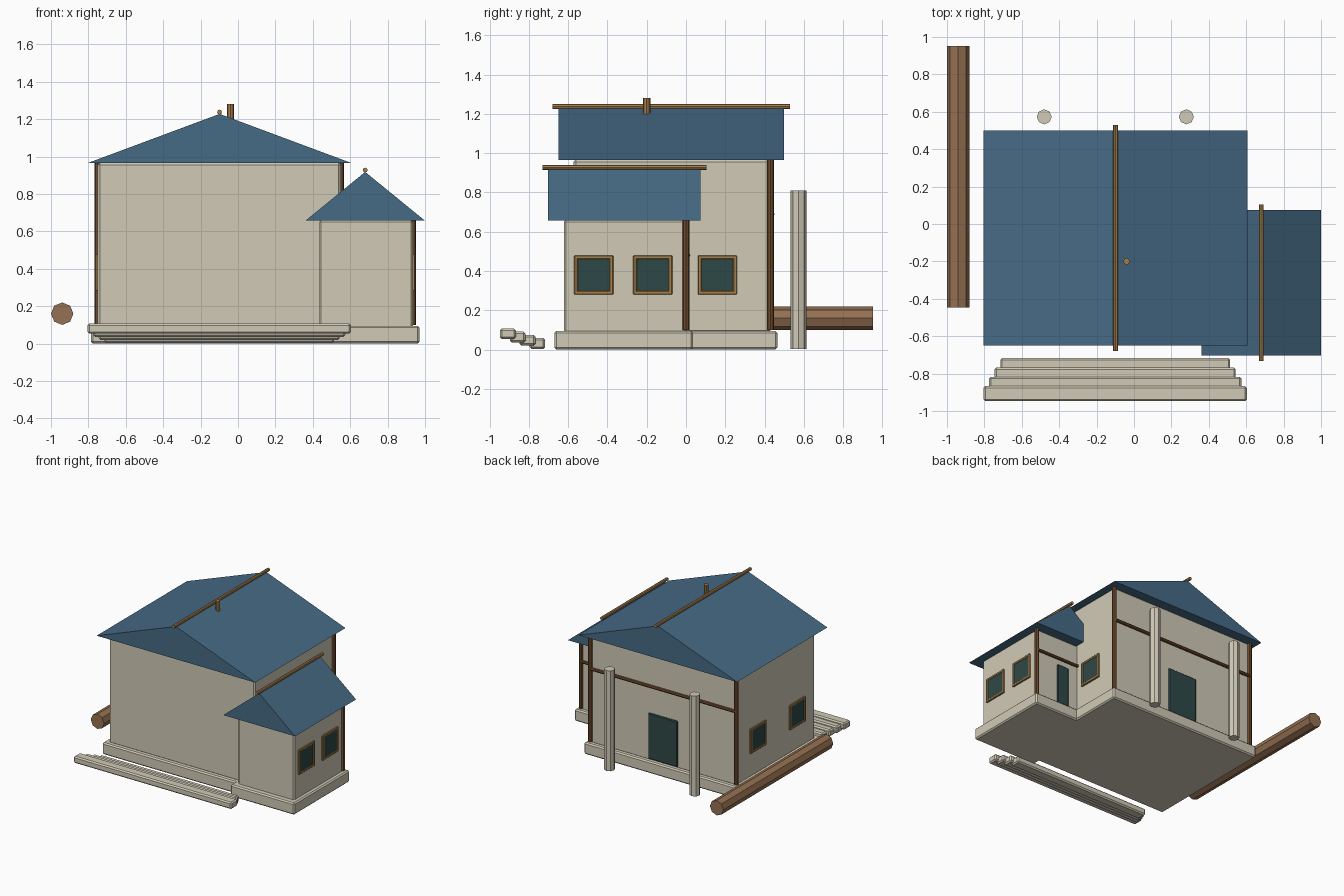
import bpy
from math import pi

cube = bpy.data.objects.get("Cube")
if cube:
    bpy.data.objects.remove(cube, do_unlink=True)


def material(name, rgb):
    m = bpy.data.materials.new(name)
    m.use_nodes = True
    m.diffuse_color = (*rgb, 1)
    m.node_tree.nodes["Principled BSDF"].inputs["Base Color"].default_value = (*rgb, 1)
    return m


PLASTER = material("cream plaster", (0.63, 0.59, 0.47))
ROOF = material("blue roof", (0.062, 0.145, 0.235))
LOG = material("log brown", (0.30, 0.165, 0.085))
POST = material("dark brown wood", (0.16, 0.07, 0.026))
TRIM = material("tan wood", (0.38, 0.21, 0.07))
GLASS = material("dark green", (0.027, 0.065, 0.062))


def mesh_object(name, verts, faces, mat):
    me = bpy.data.meshes.new(name)
    me.from_pydata(verts, [], faces)
    me.materials.append(mat)
    ob = bpy.data.objects.new(name, me)
    bpy.context.collection.objects.link(ob)
    return ob


def box(name, x, y, z, mat, bevel=0.0):
    """Box from (min, max) ranges, with an optional small bevel."""
    verts = [(a, b, c) for a in x for b in y for c in z]
    faces = [(0, 1, 3, 2), (4, 6, 7, 5), (0, 4, 5, 1),
             (2, 3, 7, 6), (0, 2, 6, 4), (1, 5, 7, 3)]
    ob = mesh_object(name, verts, faces, mat)
    if bevel:
        mod = ob.modifiers.new("Bevel", "BEVEL")
        mod.width = bevel
        mod.segments = 1
    return ob


def rod(name, centre, radius, length, axis, mat, sides=8):
    """Faceted cylinder along the x, y or z axis."""
    turn = {"x": (0, pi / 2, 0), "y": (pi / 2, 0, 0), "z": (0, 0, 0)}[axis]
    bpy.ops.mesh.primitive_cylinder_add(vertices=sides, radius=radius, depth=length,
                                        location=centre, rotation=turn)
    ob = bpy.context.object
    ob.name = name
    ob.data.materials.append(mat)
    return ob


def gable_roof(name, x, y, eave, ridge):
    """Closed triangular prism with its ridge along y."""
    mid = (x[0] + x[1]) / 2
    verts = [p for b in y for p in ((x[0], b, eave), (x[1], b, eave), (mid, b, ridge))]
    faces = [(0, 1, 2), (3, 5, 4), (0, 3, 4, 1), (1, 4, 5, 2), (0, 2, 5, 3)]
    mesh_object(name, verts, faces, ROOF)
    rod(name + "_ridge_pole", (mid, (y[0] + y[1]) / 2, ridge + 0.01),
        0.013, y[1] - y[0] + 0.06, "y", TRIM)


def window(name, wall_x, y, side):
    """Framed window on a wall facing +x (side 1) or -x (side -1)."""
    z = 0.38
    out = sorted((wall_x - side * 0.02, wall_x + side * 0.012))
    box(name + "_glass", sorted((wall_x - side * 0.01, wall_x + side * 0.008)),
        (y - 0.082, y + 0.082), (z - 0.082, z + 0.082), GLASS)
    for s in (-1, 1):
        edge = sorted((s * 0.1, s * 0.08))
        box(name + "_frame_upright", out, [y + e for e in edge],
            (z - 0.1, z + 0.1), TRIM, 0.004)
        box(name + "_frame_rail", out, (y - 0.1, y + 0.1),
            [z + e for e in edge], TRIM, 0.004)


# Foundations and walls
box("main_foundation", (-0.785, 0.585), (-0.61, 0.465), (0, 0.095), PLASTER, 0.01)
box("wing_foundation", (0.40, 0.97), (-0.67, 0.036), (0, 0.095), PLASTER, 0.01)
box("main_walls", (-0.75, 0.55), (-0.573, 0.43), (0.085, 0.968), PLASTER, 0.012)
box("wing_walls", (0.435, 0.935), (-0.622, 0.0), (0.085, 0.66), PLASTER, 0.01)

# Roofs and chimney
gable_roof("main_roof", (-0.805, 0.608), (-0.65, 0.5), 0.965, 1.228)
gable_roof("wing_roof", (0.36, 1.0), (-0.702, 0.075), 0.657, 0.918)
rod("chimney", (-0.04, -0.2, 1.24), 0.018, 0.08, "z", TRIM)

# Corner posts and rear beams
for px in (-0.75, 0.55):
    rod("main_corner_post", (px, 0.43, 0.532), 0.017, 0.865, "z", POST)
rod("wing_corner_post", (0.935, 0, 0.38), 0.017, 0.56, "z", POST)
rod("main_rear_beam", (-0.1, 0.438, 0.688), 0.013, 1.3, "x", POST)
rod("wing_rear_beam", (0.74, 0.01, 0.48), 0.012, 0.39, "x", POST)

# Windows and rear doors
for wy in (-0.47, -0.17):
    window("wing_window", 0.935, wy, 1)
window("main_left_window", 0.55, 0.16, 1)
for wy in (-0.34, 0.16):
    window("main_right_window", -0.75, wy, -1)
box("main_door", (-0.23, 0.03), (0.41, 0.44), (0.1, 0.47), GLASS, 0.006)
box("wing_door", (0.635, 0.74), (-0.02, 0.01), (0.1, 0.43), GLASS, 0.006)

# Front steps, widest and highest at the outer edge
for i in range(4):
    inset, y0, z0 = 0.03 * i, -0.947 + 0.05 * i, 0.053 - 0.0165 * i
    box("front_step", (-0.805 + inset, 0.604 - inset), (y0, y0 + 0.08),
        (z0, z0 + 0.055), PLASTER, 0.01)

# Rear pillars and fallen log
for px in (-0.48, 0.28):
    rod("rear_pillar", (px, 0.573, 0.406), 0.04, 0.808, "z", PLASTER)
rod("log", (-0.94, 0.253, 0.16), 0.06, 1.4, "y", LOG)
